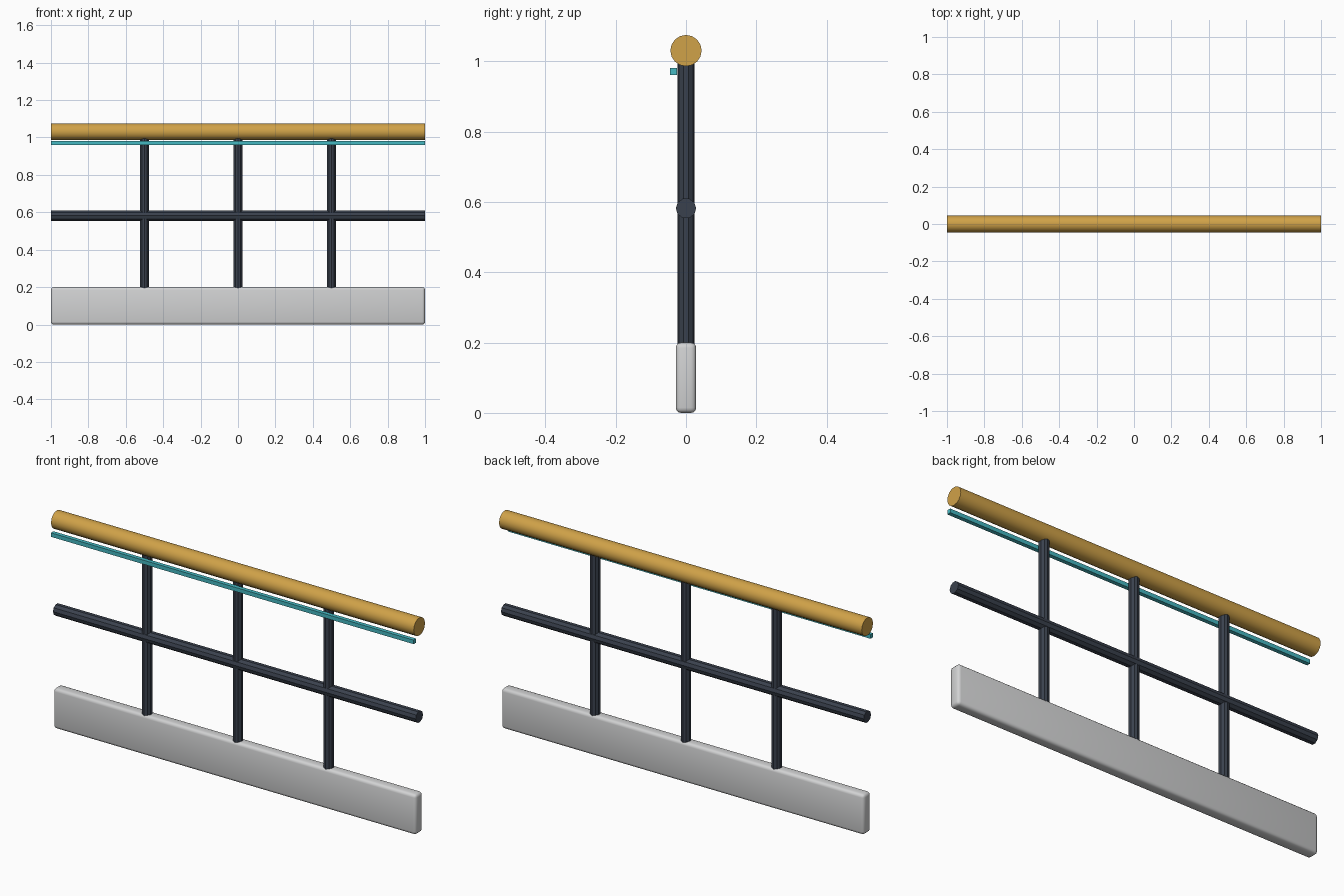
import bpy
import math

cube = bpy.data.objects.get("Cube")
if cube:
    bpy.data.objects.remove(cube, do_unlink=True)


def make_material(name, rgb):
    mat = bpy.data.materials.new(name)
    mat.use_nodes = True
    color = (*rgb, 1.0)
    mat.diffuse_color = color
    mat.node_tree.nodes["Principled BSDF"].inputs["Base Color"].default_value = color
    return mat


wood = make_material("golden wood", (0.63, 0.36, 0.065))
metal = make_material("dark metal", (0.042, 0.053, 0.075))
concrete = make_material("light grey curb", (0.64, 0.645, 0.65))
teal = make_material("teal strip", (0.06, 0.48, 0.54))


def finish(obj, name, mat):
    obj.name = name
    obj.data.materials.append(mat)
    bpy.ops.object.shade_smooth_by_angle(angle=math.radians(30))
    return obj


def rod(name, mat, radius, length, center, sides, along_x=False):
    turn = (0, math.pi / 2, 0) if along_x else (0, 0, 0)
    bpy.ops.mesh.primitive_cylinder_add(vertices=sides, radius=radius, depth=length,
                                        location=center, rotation=turn)
    return finish(bpy.context.object, name, mat)


def box(name, mat, size, center, bevel=0):
    bpy.ops.mesh.primitive_cube_add(size=1, location=center)
    obj = bpy.context.object
    obj.scale = size
    bpy.ops.object.transform_apply(location=False, rotation=False, scale=True)
    if bevel:
        mod = obj.modifiers.new("rounded edges", "BEVEL")
        mod.width = bevel
        mod.segments = 3
        bpy.ops.object.modifier_apply(modifier=mod.name)
    return finish(obj, name, mat)


# Curb at the foot of the railing
box("base_curb", concrete, (2, 0.058, 0.2), (0, 0, 0.1), bevel=0.015)

# Upright posts
for label, x in (("right", -0.5), ("middle", 0), ("left", 0.5)):
    rod(f"{label}_post", metal, 0.0245, 0.81, (x, 0, 0.595), 10)

# Horizontal rails
rod("middle_rail", metal, 0.029, 2, (0, 0, 0.582), 10, along_x=True)
rod("handrail", wood, 0.0445, 2, (0, 0, 1.031), 16, along_x=True)

# Thin strip under the front of the handrail
box("accent_strip", teal, (2, 0.02, 0.02), (0, -0.035, 0.971))
